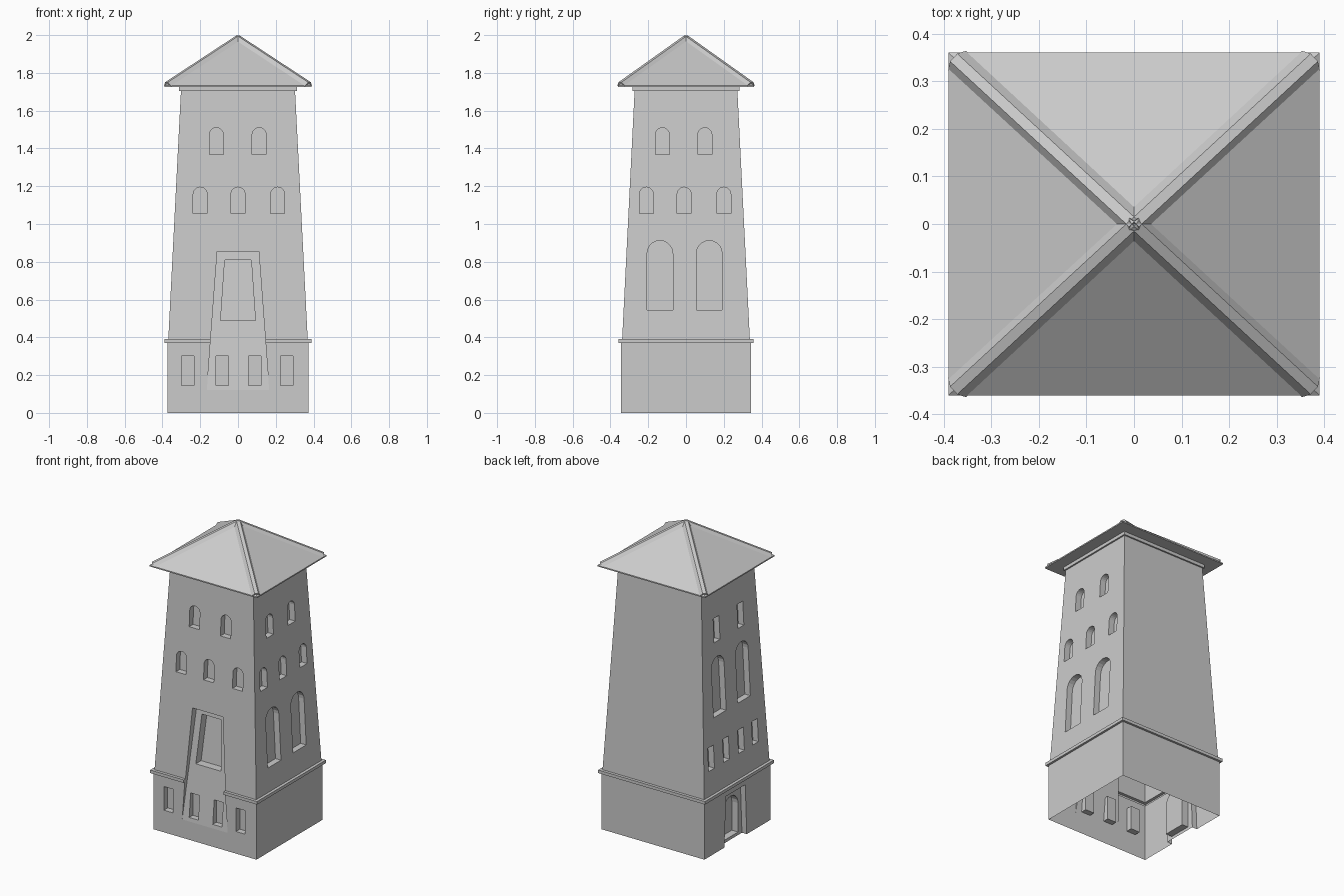
import bpy
import bmesh
import math
from mathutils import Vector

cube = bpy.data.objects.get("Cube")
if cube:
    bpy.data.objects.remove(cube, do_unlink=True)

stone = bpy.data.materials.new("pale_grey")
stone.use_nodes = True
GREY = (0.6, 0.6, 0.6, 1)
stone.diffuse_color = GREY
stone.node_tree.nodes["Principled BSDF"].inputs["Base Color"].default_value = GREY


def loft(name, rings):
    """Closed solid through rings of equal point count."""
    bm = bmesh.new()
    loops = [[bm.verts.new(p) for p in ring] for ring in rings]
    n = len(loops[0])
    for a, b in zip(loops, loops[1:]):
        for i in range(n):
            j = (i + 1) % n
            bm.faces.new((a[i], a[j], b[j], b[i]))
    bm.faces.new(loops[0][::-1])
    bm.faces.new(loops[-1])
    bmesh.ops.recalc_face_normals(bm, faces=bm.faces)
    mesh = bpy.data.meshes.new(name)
    bm.to_mesh(mesh)
    bm.free()
    mesh.materials.append(stone)
    obj = bpy.data.objects.new(name, mesh)
    bpy.context.collection.objects.link(obj)
    return obj


def rect(hx, hy, z):
    return [(-hx, -hy, z), (hx, -hy, z), (hx, hy, z), (-hx, hy, z)]


# Half sizes of the walls
BASE = {"x": 0.374, "y": 0.343}
TOP = {"x": 0.302, "y": 0.272}
LEDGE, EAVE = 0.39, 1.705


def wall(axis, z):
    """Distance of the outer wall from the centre at height z."""
    if z < LEDGE:
        return BASE[axis]
    t = (z - LEDGE) / (EAVE - LEDGE)
    foot = BASE[axis] - 0.005
    return foot + (TOP[axis] - foot) * t


def body_ring(z, grow=0.0, at=None):
    h = z if at is None else at
    return rect(wall("x", h) + grow, wall("y", h) + grow, z)


# Tower body: base, ledge, tapered shaft, cornice
body = loft("tower_body", [
    body_ring(0), body_ring(0.37),
    body_ring(0.37, 0.014, 0), body_ring(LEDGE, 0.014, 0),
    body_ring(LEDGE), body_ring(EAVE),
    body_ring(EAVE, 0.01), body_ring(1.728, 0.01, EAVE)])

cutters = []


def recess(side, profile, back):
    """Cut a recess into a side; back(z) is the distance of its rear face."""
    def place(u, z, d):
        return {"front": (u, -d, z), "left": (d, u, z), "right": (-d, u, z)}[side]
    cutters.append(loft("recess_cutter", [
        [place(u, z, back(z)) for u, z in profile],
        [place(u, z, 0.5) for u, z in profile]]))


def opening(u, width, z0, z1, arched):
    r = width / 2
    if not arched:
        return [(u - r, z0), (u + r, z0), (u + r, z1), (u - r, z1)]
    arc = [(u + r * math.cos(math.pi * i / 10), z1 - r + r * math.sin(math.pi * i / 10))
           for i in range(11)]
    return [(u - r, z0), (u + r, z0)] + arc


def windows(side, centres, width, z0, z1, arched=True, depth=0.04):
    axis = "y" if side == "front" else "x"
    for u in centres:
        recess(side, opening(u, width, z0, z1, arched), lambda z: wall(axis, z) - depth)


def trapezoid(u, w0, z0, w1, z1):
    return [(u - w0, z0), (u + w0, z0), (u + w1, z1), (u - w1, z1)]


# Front: leaning panel with a tapered opening, then windows
def panel(z):
    return BASE["y"] - (z - 0.12) * 0.1


recess("front", trapezoid(0, 0.168, 0.08, 0.11, 0.855), panel)
recess("front", trapezoid(0, 0.092, 0.49, 0.07, 0.81), lambda z: panel(z) - 0.055)
windows("front", (-0.265, -0.083, 0.088, 0.258), 0.066, 0.145, 0.3, False)
windows("front", (-0.2, 0, 0.21), 0.074, 1.055, 1.195)
windows("front", (-0.115, 0.112), 0.074, 1.367, 1.51)

# Left side windows
windows("left", (-0.138, 0.123), 0.136, 0.545, 0.912)
windows("left", (-0.21, -0.01, 0.2), 0.074, 1.055, 1.195)
windows("left", (-0.125, 0.1), 0.074, 1.367, 1.51)

# Right side: doorway in a shallow tapered frame, then windows
recess("right", trapezoid(0.02, 0.118, -0.05, 0.1, 0.33), lambda z: BASE["x"] - 0.035)
recess("right", opening(0.02, 0.15, 0.02, 0.285, True), lambda z: BASE["x"] - 0.08)
windows("right", (-0.205, -0.06, 0.095, 0.25), 0.06, 0.55, 0.7, False)
windows("right", (-0.11, 0.14), 0.13, 0.87, 1.245)
windows("right", (-0.112, 0.135), 0.06, 1.34, 1.495, False)

# Apply the cuts and open the underside
for cutter in cutters:
    cutter.hide_render = True
    mod = body.modifiers.new("cut", "BOOLEAN")
    mod.operation = "DIFFERENCE"
    mod.solver = "EXACT"
    mod.object = cutter
bpy.context.view_layer.update()
graph = bpy.context.evaluated_depsgraph_get()
cut_mesh = bpy.data.meshes.new_from_object(body.evaluated_get(graph))
body.modifiers.clear()
body.data = cut_mesh
for cutter in cutters:
    bpy.data.objects.remove(cutter, do_unlink=True)
bm = bmesh.new()
bm.from_mesh(cut_mesh)
floor = [f for f in bm.faces if all(abs(v.co.z) < 0.001 for v in f.verts)]
bmesh.ops.delete(bm, geom=floor, context="FACES")
bm.to_mesh(cut_mesh)
bm.free()

# Pyramid roof with thin eaves
RX, RY, APEX = 0.39, 0.36, 1.99
loft("roof", [rect(RX, RY, 1.726), rect(RX, RY, 1.734), rect(0.001, 0.001, APEX)])

# Raised hip strips along the roof corners
for sx in (-1, 1):
    for sy in (-1, 1):
        apex = Vector((0, 0, APEX))
        corner = Vector((sx * RX, sy * RY, 1.734))
        run = (corner - apex).normalized()
        side = run.cross(Vector((0, 0, 1))).normalized()
        up = side.cross(run)
        section = [(-0.028, -0.014), (0.028, -0.014), (0.011, 0.008), (-0.011, 0.008)]
        loft("hip_strip", [[p + side * s + up * h for s, h in section]
                           for p in (apex, apex.lerp(corner, 0.965))])
